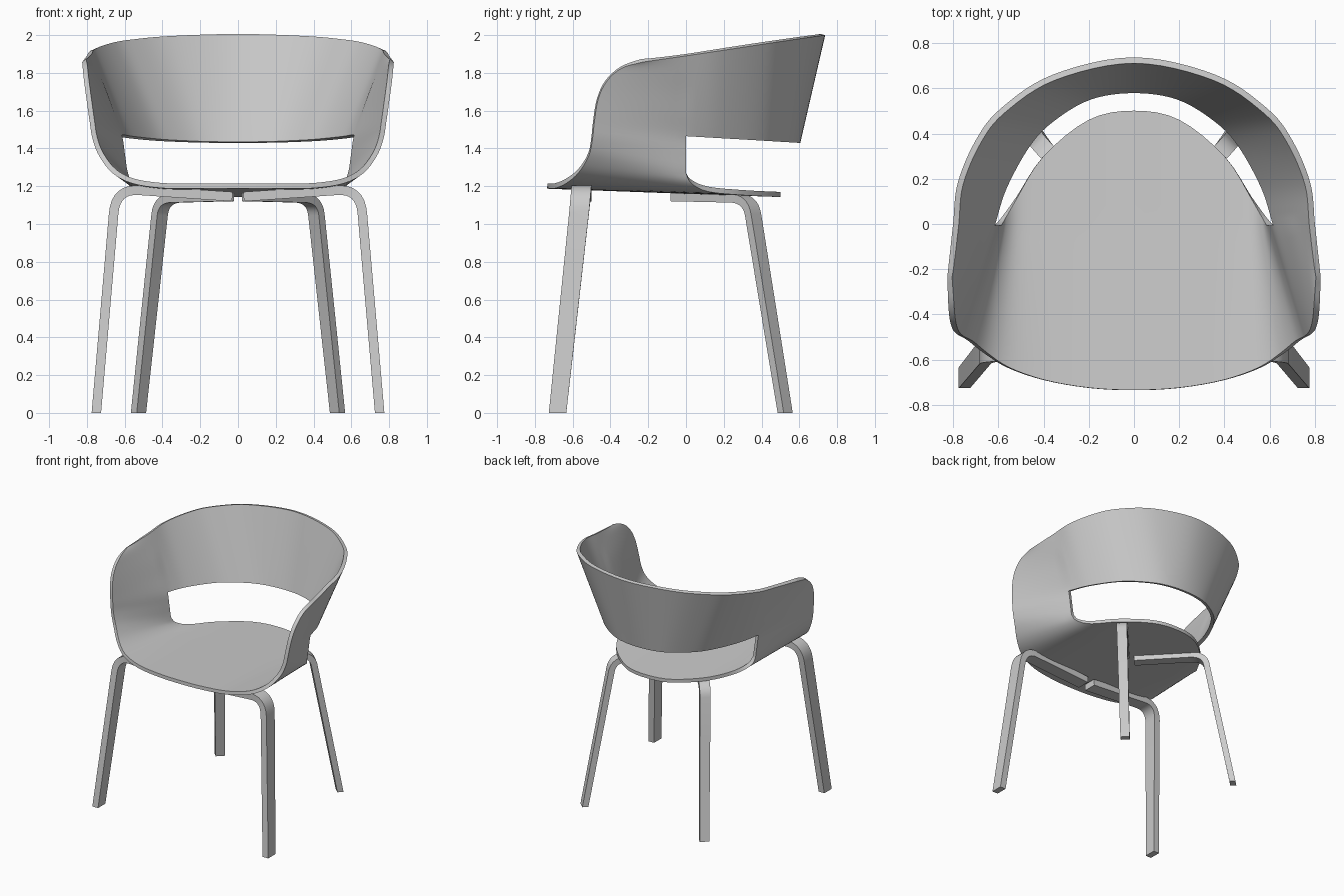
import bpy, bmesh, math
from mathutils import Vector as V

if "Cube" in bpy.data.objects:
    bpy.data.objects.remove(bpy.data.objects["Cube"])

grey = bpy.data.materials.new("warm_grey")
grey.diffuse_color = (0.6, 0.6, 0.6, 1)
grey.use_nodes = True
grey.node_tree.nodes["Principled BSDF"].inputs["Base Color"].default_value = grey.diffuse_color


def spline(pts, n, sym_start=False, sym_end=False):
    """Smooth curve through pts, n steps per span; sym = mirrored across x = 0 at that end."""
    pts = [V(p) for p in pts]
    flip = lambda p: V((-p.x, p.y, p.z))
    first = flip(pts[1]) if sym_start else 2 * pts[0] - pts[1]
    last = flip(pts[-2]) if sym_end else 2 * pts[-1] - pts[-2]
    q = [first] + pts + [last]
    out = []
    for i in range(1, len(q) - 2):
        a, b, c, d = q[i - 1:i + 3]
        for k in range(n):
            t = k / n
            out.append(0.5 * (2 * b + (c - a) * t + (2 * a - 5 * b + 4 * c - d) * t * t
                              + (3 * b - a - 3 * c + d) * t ** 3))
    return out + [pts[-1]]


def finish(bm, name):
    me = bpy.data.meshes.new(name)
    bm.to_mesh(me)
    bm.free()
    ob = bpy.data.objects.new(name, me)
    me.materials.append(grey)
    bpy.context.collection.objects.link(ob)
    bpy.ops.object.select_all(action='DESELECT')
    bpy.context.view_layer.objects.active = ob
    ob.select_set(True)
    return ob


def apply_smooth(ob):
    for m in list(ob.modifiers):
        bpy.ops.object.modifier_apply(modifier=m.name)
    bpy.ops.object.shade_smooth_by_angle(angle=math.radians(35))


# ---- Shell: half of the outer surface, from seat centre line up to the arm rim
N = 4
front = spline([(0, -.735, 1.187), (.2, -.725, 1.187), (.4, -.69, 1.19), (.56, -.635, 1.215),
                (.665, -.57, 1.27), (.735, -.515, 1.36), (.77, -.495, 1.45), (.785, -.485, 1.54),
                (.802, -.465, 1.66), (.815, -.42, 1.755), (.822, -.34, 1.825),
                (.825, -.23, 1.857)], N, sym_start=True)
middle = spline([(0, 0, 1.16), (.2, 0, 1.16), (.4, 0, 1.163), (.52, 0, 1.175), (.585, 0, 1.215),
                 (.61, 0, 1.27), (.625, 0, 1.37), (.64, 0, 1.465), (.68, 0, 1.58),
                 (.72, 0, 1.69), (.765, 0, 1.80), (.80, 0, 1.89)], N, sym_start=True)
tongue = spline([(0, .50, 0), (.2, .46, 0), (.4, .30, 0), (.52, .12, 0), (.585, .03, 0),
                 (.61, 0, 0)], N, sym_start=True)
band_low = spline([(.64, 0, 1.465), (.585, .17, 1.455), (.48, .36, 1.444), (.37, .475, 1.437),
                   (.2, .575, 1.431), (0, .605, 1.429)], 6, sym_end=True)
band_top = spline([(.80, 0, 1.89), (.78, .18, 1.917), (.70, .37, 1.946), (.59, .51, 1.967),
                   (.36, .66, 1.989), (0, .737, 2.0)], 6, sym_end=True)

bm = bmesh.new()


def skin(rows):
    for r0, r1 in zip(rows, rows[1:]):
        for c in range(len(r0) - 1):
            quad = []
            for v in (r0[c], r0[c + 1], r1[c + 1], r1[c]):
                if v not in quad:
                    quad.append(v)
            if len(quad) > 2:
                bm.faces.new(quad)


COLS = 8
# seat and arms
body = [[bm.verts.new(f.lerp(m, c / COLS)) for c in range(COLS + 1)]
        for f, m in zip(front, middle)]
skin(body)
# rounded rear of the seat
rear = []
for i, p in enumerate(tongue):
    start, seam = middle[i], body[i][-1]
    if i == len(tongue) - 1:
        rear.append([seam] * 7)
    else:
        rear.append([seam] + [bm.verts.new((start.x, p.y * k / 6, start.z - .034 * p.y * k / 6))
                              for k in range(1, 7)])
skin(rear)
# backrest band
band = []
for i in range(7 * N, len(middle)):
    f = (middle[i].z - 1.465) / .425
    band.append([body[i][-1]] + [bm.verts.new(a.lerp(b, f))
                                 for a, b in list(zip(band_low, band_top))[1:]])
skin(band)
shell = finish(bm, "seat_shell")
mir = shell.modifiers.new("mirror", 'MIRROR')
mir.use_clip = True
mir.merge_threshold = .0005
sol = shell.modifiers.new("thickness", 'SOLIDIFY')
sol.thickness = .027
sol.offset = -1
apply_smooth(shell)


# ---- Legs: bent boards swept along a path, width axis held level
def leg(name, path, across, width, thick, sx):
    bm = bmesh.new()
    w = V(across).normalized()
    rings = []
    for i, p in enumerate(path):
        t = path[min(i + 1, len(path) - 1)] - path[max(i - 1, 0)]
        n = t.cross(w).normalized()
        if i == 0:
            n = V((n.x, n.y, 0)).normalized()   # level foot
        wd = width * (.88 + .12 * min(1, i / 3))
        ring = [p + w * a * wd / 2 + n * b * thick / 2
                for a, b in ((-1, -1), (1, -1), (1, 1), (-1, 1))]
        rings.append([bm.verts.new((v.x * sx, v.y, v.z)) for v in ring])
    for a, b in zip(rings, rings[1:]):
        for k in range(4):
            bm.faces.new((a[k], a[(k + 1) % 4], b[(k + 1) % 4], b[k]))
    bm.faces.new(rings[0])
    bm.faces.new(rings[-1])
    bmesh.ops.recalc_face_normals(bm, faces=bm.faces)
    apply_smooth(finish(bm, name))


def bent(foot, knee, corner, shelf, tip):
    """Straight leg, rounded bend, straight bar under the seat."""
    foot, knee, corner, shelf, tip = map(V, (foot, knee, corner, shelf, tip))
    arc = [(1 - t) ** 2 * knee + 2 * t * (1 - t) * corner + t * t * shelf
           for t in (k / 8 for k in range(9))]
    return [foot, foot.lerp(knee, .33), foot.lerp(knee, .67)] + arc + [tip]


front_path = bent((.75, -.68, 0), (.658, -.566, 1.06), (.645, -.553, 1.19),
                  (.52, -.553, 1.178), (.03, -.553, 1.145))
rear_path = bent((.527, .525, 0), (.415, .355, 1.05), (.405, .34, 1.135),
                 (.33, .26, 1.136), (.05, -.055, 1.143))
for sx, side in ((1, "right"), (-1, "left")):
    leg("front_leg_" + side, front_path, (0, 1, 0), .105, .05, sx)
    leg("rear_leg_" + side, rear_path, (-.72, .69, 0), .078, .045, sx)
